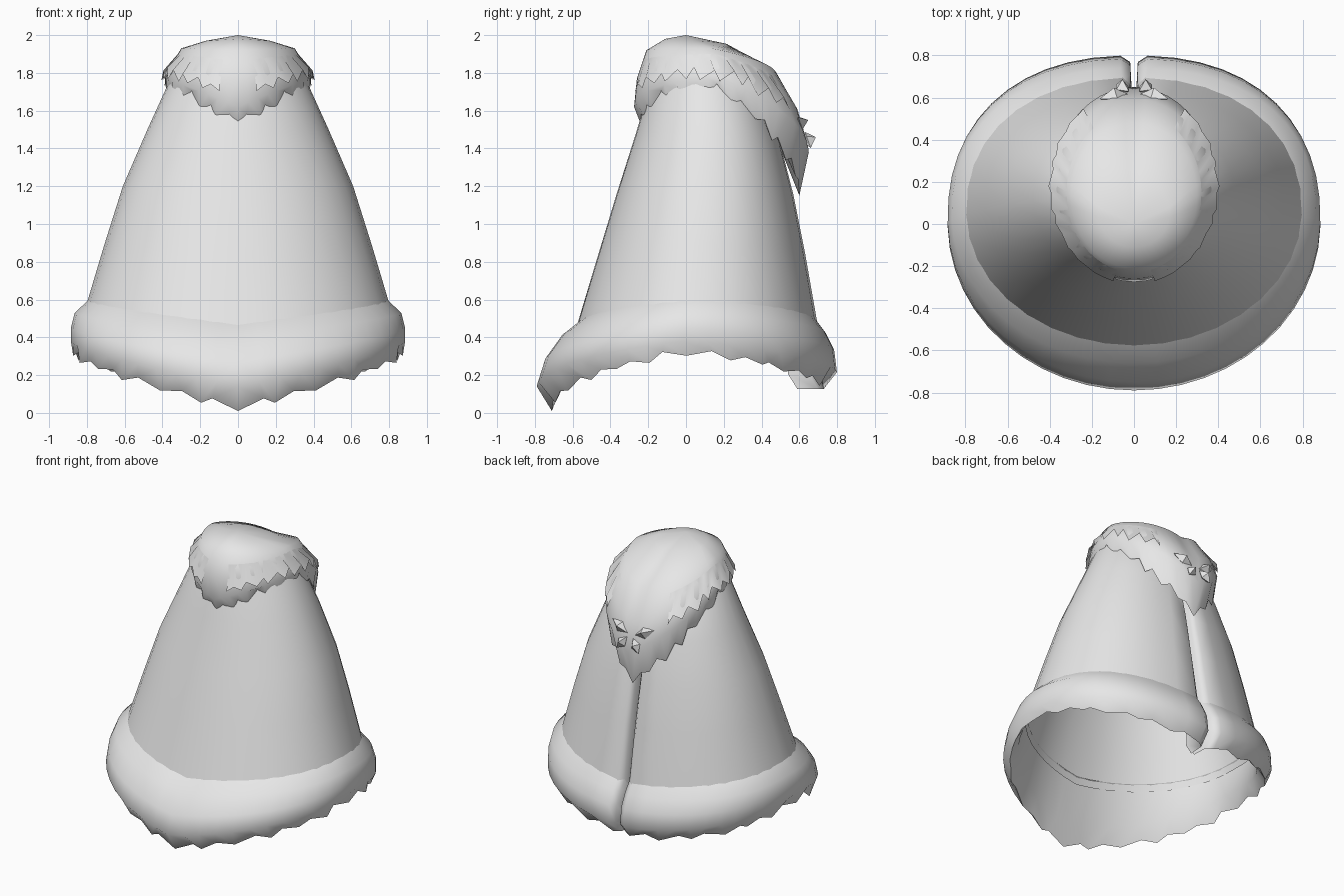
import bpy, bmesh, math, random
from mathutils import Vector, Matrix

random.seed(4)
cube = bpy.data.objects.get("Cube")
if cube:
    bpy.data.objects.remove(cube, do_unlink=True)

grey = bpy.data.materials.new("light_grey_cloth")
grey.use_nodes = True
grey.diffuse_color = (0.8, 0.8, 0.8, 1)
grey.node_tree.nodes["Principled BSDF"].inputs["Base Color"].default_value = (0.8, 0.8, 0.8, 1)


def finish(bm, name, smooth=60):
    """Turn a half shape into a mirrored object."""
    bmesh.ops.remove_doubles(bm, verts=bm.verts, dist=0.0005)
    bmesh.ops.recalc_face_normals(bm, faces=bm.faces)
    mesh = bpy.data.meshes.new(name)
    bm.to_mesh(mesh)
    bm.free()
    mesh.materials.append(grey)
    obj = bpy.data.objects.new(name, mesh)
    bpy.context.collection.objects.link(obj)
    bpy.ops.object.select_all(action="DESELECT")
    obj.select_set(True)
    bpy.context.view_layer.objects.active = obj
    if smooth:
        bpy.ops.object.shade_smooth_by_angle(angle=math.radians(smooth))
    mirror = obj.modifiers.new("mirror", "MIRROR")
    mirror.merge_threshold = 0.0005
    return obj


def ring_point(ring, a, front_pow, back_pow, square):
    """Point on a ring; a runs from 0 at the front to pi at the back."""
    z_side, z_front, z_back, half, y_front, y_back = ring
    mid = (y_front + y_back) / 2
    c, s = math.cos(a), math.sin(a)
    turn = abs(1 - a / (math.pi / 2))
    if c > 0:
        y = mid - (mid - y_front) * c
        z = z_side + (z_front - z_side) * turn ** front_pow
    else:
        y = mid + (y_back - mid) * abs(c) ** square
        z = z_side + (z_back - z_side) * turn ** back_pow
        s = max(s, 0) ** square
    return Vector((half * s, y, z))


def loft(name, rings, cols, jagged=(), slit=0, front_pow=1.3, back_pow=1.1,
         square=1.0, tooth=0.03, smooth=60, span=(0, math.pi)):
    """Skin a stack of rings; jagged rings get ragged fur teeth."""
    bm = bmesh.new()
    end = span[1] - (0.05 if slit else 0)
    teeth = [tooth * ((0.9 if i % 2 else -0.6) + random.uniform(-0.4, 0.4))
             for i in range(cols + 1)]
    slide = [random.uniform(-0.3, 0.3) for i in range(cols + 1)]
    rows = []
    for k, ring in enumerate(rings):
        row = []
        for i in range(cols + 1):
            step = (end - span[0]) / cols
            inner = 0 < i < cols
            a = span[0] + step * (i + (slide[i] if inner and k in jagged else 0))
            p = ring_point(ring, a, front_pow, back_pow, square)
            if k in jagged and inner:
                p.z += teeth[i]
                p.x *= 1 - teeth[i] * 0.5
            row.append(p)
        if slit:
            # the cloth edge rolls inwards beside the opening
            last = row[-1]
            row.append(Vector((0.018, last.y - 0.03, last.z)))
            row.append(Vector((0.012, last.y - slit, last.z)))
        rows.append([bm.verts.new(p) for p in row])
    for upper, lower in zip(rows, rows[1:]):
        for i in range(len(upper) - 1):
            bm.faces.new((upper[i], upper[i + 1], lower[i + 1], lower[i]))
    return finish(bm, name, smooth)


# Ring columns: side z, front z, back z, half width, front y, back y
loft("cape_body", [
    (1.85, 1.85, 1.80, 0.29, -0.14, 0.32),
    (1.72, 1.70, 1.62, 0.38, -0.20, 0.43),
    (1.50, 1.48, 1.42, 0.48, -0.265, 0.50),
    (1.20, 1.15, 1.15, 0.61, -0.37, 0.57),
    (0.90, 0.82, 0.85, 0.705, -0.47, 0.63),
    (0.55, 0.42, 0.45, 0.81, -0.59, 0.70),
], cols=18, slit=0.09, square=0.9)

# Thick fur band around the hem
loft("hem_trim", [
    (0.60, 0.47, 0.50, 0.79, -0.57, 0.68),
    (0.53, 0.40, 0.42, 0.865, -0.66, 0.74),
    (0.45, 0.27, 0.33, 0.885, -0.75, 0.785),
    (0.38, 0.14, 0.21, 0.885, -0.79, 0.80),
    (0.32, 0.01, 0.12, 0.865, -0.71, 0.73),
    (0.40, 0.14, 0.20, 0.81, -0.66, 0.68),
    (0.55, 0.42, 0.45, 0.80, -0.58, 0.69),
], cols=24, jagged=(4,), slit=0.14, square=0.87, tooth=0.022)

# Fur mantle with a long point down the back
loft("fur_mantle", [
    (2.00, 2.00, 2.00, 0.0, 0.0, 0.0),
    (1.97, 1.98, 1.95, 0.17, -0.11, 0.22),
    (1.93, 1.92, 1.79, 0.30, -0.21, 0.48),
    (1.83, 1.77, 1.58, 0.365, -0.26, 0.595),
    (1.77, 1.62, 1.38, 0.385, -0.275, 0.65),
    (1.71, 1.53, 1.15, 0.375, -0.24, 0.60),
    (1.78, 1.65, 1.40, 0.34, -0.20, 0.50),
], cols=22, jagged=(5,), front_pow=1.9, tooth=0.04)

# Loose upper layer of fur tufts
loft("mantle_tufts", [
    (1.90, 1.86, 1.70, 0.32, -0.23, 0.53),
    (1.79, 1.67, 1.47, 0.40, -0.285, 0.64),
], cols=20, jagged=(1,), front_pow=1.9, tooth=0.04, span=(0.25, 2.5))


def gem(name, centre, length, width, tilt):
    """Long four-sided pointed stud lying on the back of the mantle."""
    bm = bmesh.new()
    outline = [(length, 0, 0), (0, width, 0), (-length, 0, 0), (0, -width, 0)]
    rim = [bm.verts.new(p) for p in outline]
    for height in (0.045, -0.03):
        tip = bm.verts.new((0, 0, height))
        for i in range(4):
            bm.faces.new((rim[i], rim[(i + 1) % 4], tip))
    place = (Matrix.Translation(centre) @ Matrix.Rotation(math.radians(-70), 4, "X")
             @ Matrix.Rotation(math.radians(tilt), 4, "Z"))
    bmesh.ops.transform(bm, matrix=place, verts=bm.verts)
    finish(bm, name, smooth=0)


gem("upper_studs", (0.095, 0.605, 1.535), 0.075, 0.04, -25)
gem("lower_studs", (0.055, 0.645, 1.445), 0.055, 0.035, 55)
